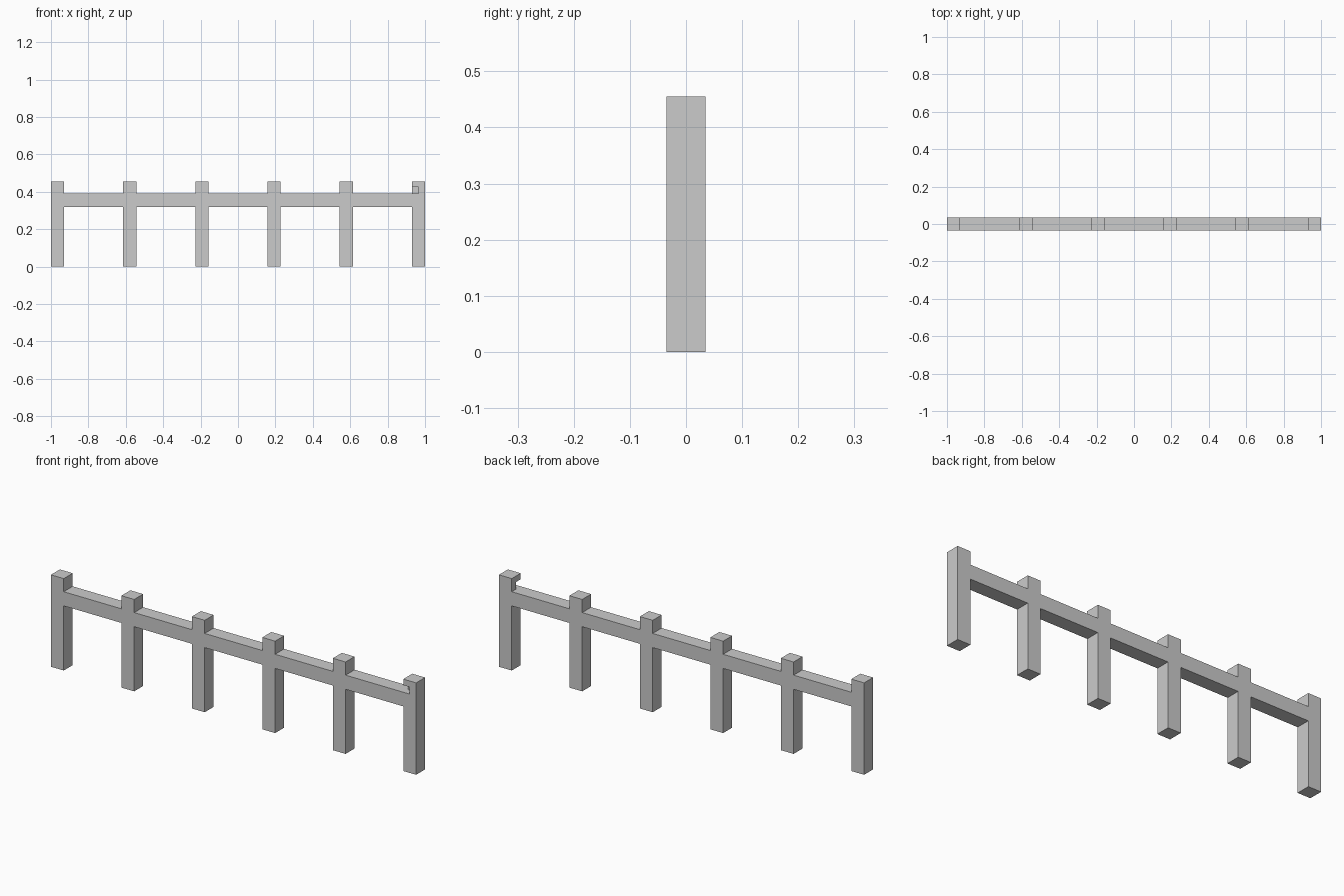
import bpy, bmesh

if "Cube" in bpy.data.objects:
    bpy.data.objects.remove(bpy.data.objects["Cube"])

W = 0.07                      # post and rail thickness
H = 0.455                     # post height
RAIL_LOW, RAIL_TOP = 0.32, 0.39
POSTS = 6
STEP = (2 - W) / (POSTS - 1)
lefts = [-1 + i * STEP for i in range(POSTS)]

# fence silhouette: feet from left to right, then post tops from right to left
outline = []
for i, x in enumerate(lefts):
    if i > 0:
        outline.append((x, RAIL_LOW))
    outline += [(x, 0), (x + W, 0)]
    if i < POSTS - 1:
        outline.append((x + W, RAIL_LOW))
for i, x in reversed(list(enumerate(lefts))):
    if i < POSTS - 1:
        outline.append((x + W, RAIL_TOP))
    outline += [(x + W, H), (x, H)]
    if i > 0:
        outline.append((x, RAIL_TOP))

# posts and rail as one solid
bm = bmesh.new()
face = bm.faces.new([bm.verts.new((x, -W / 2, z)) for x, z in outline])
ext = bmesh.ops.extrude_face_region(bm, geom=[face])
bmesh.ops.translate(bm, vec=(0, W, 0),
                    verts=[v for v in ext["geom"] if isinstance(v, bmesh.types.BMVert)])
bmesh.ops.recalc_face_normals(bm, faces=bm.faces)
mesh = bpy.data.meshes.new("fence")
bm.to_mesh(mesh)
bm.free()
fence = bpy.data.objects.new("fence", mesh)
bpy.context.collection.objects.link(fence)

# small corner notch in the last post, just above the rail
x0, x1 = lefts[-1] - 0.02, lefts[-1] + W / 2
y0, y1 = -W / 2 - 0.02, 0
z0, z1 = RAIL_TOP, RAIL_TOP + W / 2
bpy.ops.mesh.primitive_cube_add(size=1, location=((x0 + x1) / 2, (y0 + y1) / 2, (z0 + z1) / 2))
cutter = bpy.context.object
cutter.name = "notch_cutter"
cutter.scale = (x1 - x0, y1 - y0, z1 - z0)
cutter.hide_render = True
cutter.display_type = 'WIRE'

cut = fence.modifiers.new("notch", 'BOOLEAN')
cut.operation = 'DIFFERENCE'
cut.solver = 'EXACT'
cut.object = cutter
